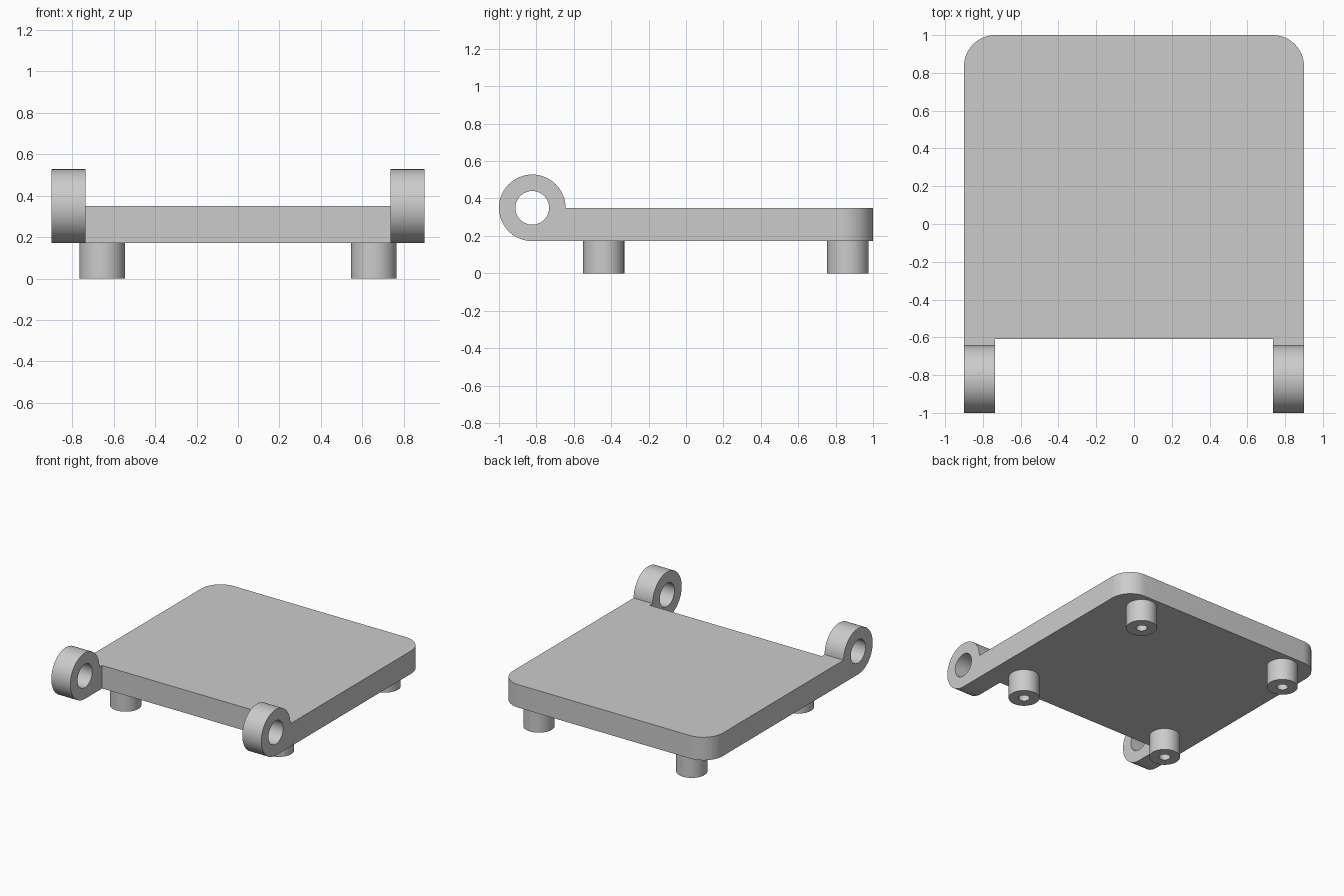
import bpy, bmesh, math
from mathutils import Vector, Matrix

if "Cube" in bpy.data.objects:
    bpy.data.objects.remove(bpy.data.objects["Cube"], do_unlink=True)

grey = bpy.data.materials.new("light_grey")
grey.use_nodes = True
grey.diffuse_color = (0.6, 0.6, 0.6, 1)
grey.node_tree.nodes["Principled BSDF"].inputs["Base Color"].default_value = grey.diffuse_color

# Main dimensions
HALF_W, INNER_W = 0.9, 0.737
FRONT, BACK = -0.61, 1.0
BOTTOM, TOP = 0.172, 0.35
CORNER = 0.165
EYE_Y, EYE_R, BORE_R = -0.822, 0.178, 0.09
POST_X, POST_R, POST_BORE = 0.655, 0.11, 0.04


def arc(cx, cy, r, start, end, steps):
    """Points along an arc, angles in degrees."""
    angles = [math.radians(start + (end - start) * i / steps) for i in range(steps + 1)]
    return [(cx + r * math.cos(a), cy + r * math.sin(a)) for a in angles]


def extrude_outline(name, loops, depth, matrix):
    """Fill an outline (later loops are holes), extrude it along z, then place it."""
    bm = bmesh.new()
    for loop in loops:
        verts = [bm.verts.new((u, v, 0)) for u, v in loop]
        for i, vert in enumerate(verts):
            bm.edges.new((vert, verts[i - 1]))
    bmesh.ops.triangle_fill(bm, use_beauty=True, edges=bm.edges[:], normal=(0, 0, 1))
    result = bmesh.ops.extrude_face_region(bm, geom=bm.faces[:], use_keep_orig=True)
    moved = [g for g in result["geom"] if isinstance(g, bmesh.types.BMVert)]
    bmesh.ops.translate(bm, verts=moved, vec=Vector((0, 0, depth)))
    bmesh.ops.transform(bm, matrix=matrix, verts=bm.verts[:])
    bmesh.ops.recalc_face_normals(bm, faces=bm.faces[:])
    mesh = bpy.data.meshes.new(name)
    bm.to_mesh(mesh)
    bm.free()
    mesh.materials.append(grey)
    obj = bpy.data.objects.new(name, mesh)
    bpy.context.collection.objects.link(obj)
    bpy.ops.object.select_all(action="DESELECT")
    obj.select_set(True)
    bpy.context.view_layer.objects.active = obj
    bpy.ops.object.shade_smooth_by_angle(angle=math.radians(30))
    return obj


# Plate with two rounded back corners
cx, cy = HALF_W - CORNER, BACK - CORNER
outline = [(-HALF_W, FRONT), (HALF_W, FRONT)]
outline += arc(cx, cy, CORNER, 0, 90, 16) + arc(-cx, cy, CORNER, 90, 180, 16)
extrude_outline("plate", [outline], TOP - BOTTOM, Matrix.Translation((0, 0, BOTTOM)))

# Hinge eyes: ring with a flat foot running into the plate (outline in y, z)
eye = arc(EYE_Y, TOP, EYE_R, 0, 270, 48) + [(FRONT, BOTTOM), (FRONT, TOP)]
bore = arc(EYE_Y, TOP, BORE_R, 0, 360, 48)[:-1]
yz_to_world = Matrix(((0, 0, 1, 0), (1, 0, 0, 0), (0, 1, 0, 0), (0, 0, 0, 1)))
for side, x in (("left", INNER_W), ("right", -HALF_W)):
    extrude_outline(side + "_hinge_eye", [eye, bore], HALF_W - INNER_W,
                    Matrix.Translation((x, 0, 0)) @ yz_to_world)

# Hollow posts under the plate
outer = arc(0, 0, POST_R, 0, 360, 48)[:-1]
inner = arc(0, 0, POST_BORE, 0, 360, 32)[:-1]
for side, x in (("left", POST_X), ("right", -POST_X)):
    for end, y in (("front", -0.44), ("back", 0.865)):
        extrude_outline(f"{end}_{side}_post", [outer, inner], BOTTOM,
                        Matrix.Translation((x, y, 0)))
